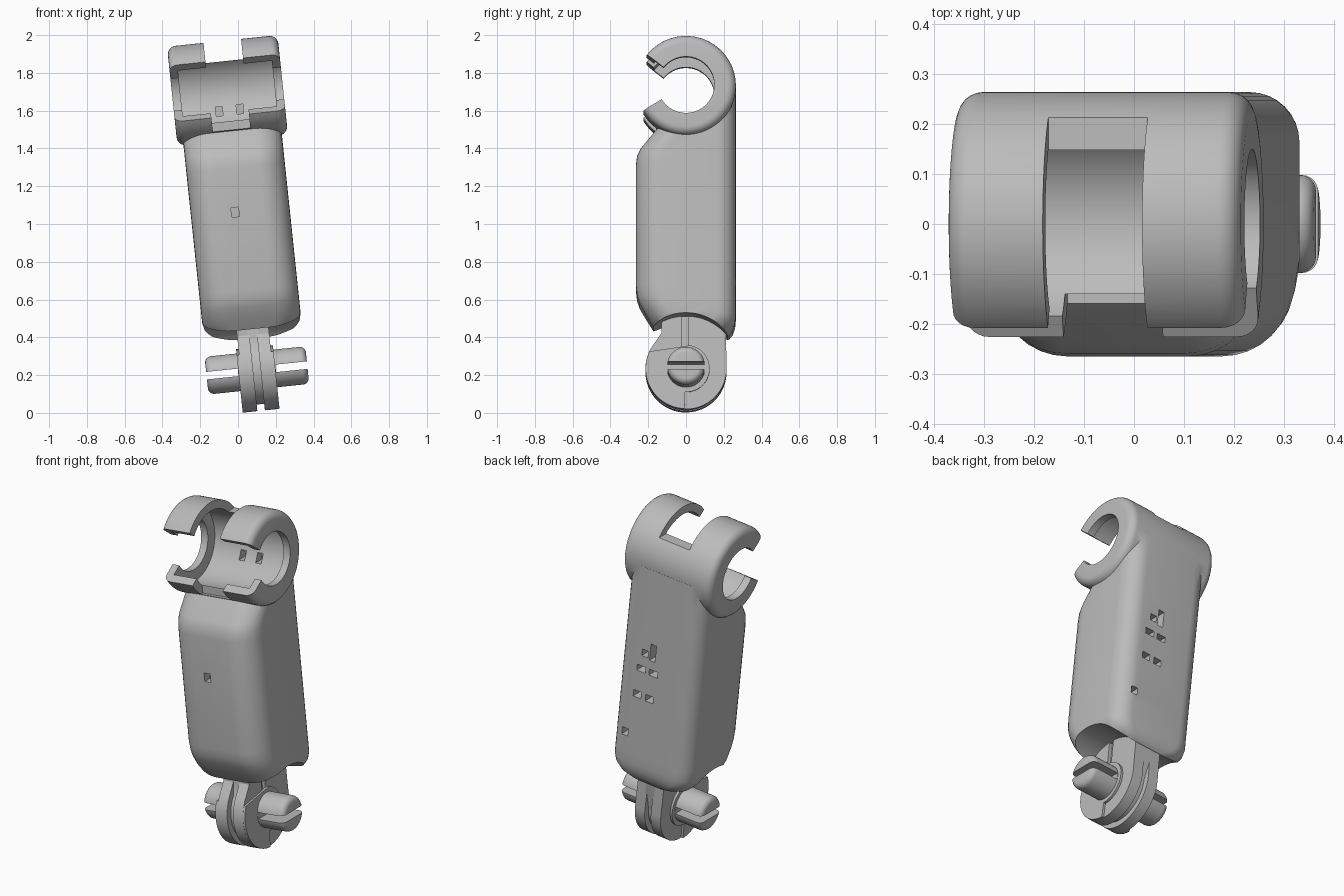
import bpy, bmesh
from math import sin, cos, pi, radians
from mathutils import Matrix

cube = bpy.data.objects.get("Cube")
if cube:
    bpy.data.objects.remove(cube)

grey = bpy.data.materials.new("matte grey")
grey.use_nodes = True
GREY = (0.5, 0.5, 0.5, 1)
grey.diffuse_color = GREY
grey.node_tree.nodes["Principled BSDF"].inputs["Base Color"].default_value = GREY

# Everything is built upright around the hinge pin, then tilted into place
PLACE = Matrix.Translation((0.1, 0, 0.225)) @ Matrix.Rotation(radians(-6), 4, 'Y')
RING_Z, RING_R = 1.49, 0.264


def loft(name, rings):
    """Skin a stack of equal-length point loops and cap both ends."""
    bm = bmesh.new()
    loops = [[bm.verts.new(p) for p in ring] for ring in rings]
    n = len(loops[0])
    for a, b in zip(loops, loops[1:]):
        for i in range(n):
            j = (i + 1) % n
            bm.faces.new((a[i], a[j], b[j], b[i]))
    bm.faces.new(loops[0][::-1])
    bm.faces.new(loops[-1])
    bmesh.ops.recalc_face_normals(bm, faces=bm.faces)
    mesh = bpy.data.meshes.new(name)
    bm.to_mesh(mesh)
    bm.free()
    mesh.materials.append(grey)
    obj = bpy.data.objects.new(name, mesh)
    bpy.context.collection.objects.link(obj)
    return obj


def lathe(name, profile, z=0, n=72):
    """Solid of revolution about the x axis from (x, radius) points."""
    return loft(name, [[(x, r * cos(2 * pi * i / n), z + r * sin(2 * pi * i / n))
                        for i in range(n)] for x, r in profile])


def prism(name, points, x0, x1):
    """Extrude a (y, z) outline along x."""
    return loft(name, [[(x, y, z) for y, z in points] for x in (x0, x1)])


def box(name, x0, x1, y0, y1, z0, z1):
    return prism(name, [(y0, z0), (y1, z0), (y1, z1), (y0, z1)], x0, x1)


def combine(obj, other, operation='DIFFERENCE'):
    mod = obj.modifiers.new("boolean", 'BOOLEAN')
    mod.operation, mod.object, mod.solver = operation, other, 'EXACT'
    bpy.context.view_layer.objects.active = obj
    bpy.ops.object.modifier_apply(modifier=mod.name)
    bpy.data.objects.remove(other)


def arc(r, a0, a1, n=40):
    return [(r * cos(radians(a0 + (a1 - a0) * i / n)),
             r * sin(radians(a0 + (a1 - a0) * i / n))) for i in range(n + 1)]


def rounded_ends(half, r, fillet, n=6):
    """Cylinder profile with rounded rims at both ends."""
    right = [(half - fillet + fillet * sin(pi / 2 * i / n),
              r - fillet + fillet * cos(pi / 2 * i / n)) for i in range(n + 1)]
    return [(-x, q) for x, q in reversed(right)] + right


def body_section(z, w, front, back, n=8):
    """Rounded rectangle with softer front corners."""
    rf, rb = min(0.14, w * 0.9), min(0.1, w * 0.8)
    pts = []
    for cx, cy, r, a in ((w - rb, back - rb, rb, 0), (rb - w, back - rb, rb, 90),
                         (rf - w, front + rf, rf, 180), (w - rf, front + rf, rf, 270)):
        pts += [(cx + x, cy + y, z) for x, y in arc(r, a, a + 90, n)]
    return pts


# Handle body: height, half width, front y, back y
W = 0.262
body = loft("handle_body", [body_section(*s) for s in (
    (0.155, 0.12, -0.13, 0.2), (0.175, 0.18, -0.145, 0.23), (0.2, 0.225, -0.16, 0.248),
    (0.24, 0.253, -0.185, 0.26), (0.28, W, -0.21, 0.264), (0.34, W, -0.245, 0.264),
    (0.38, W, -0.259, 0.264), (0.43, W, -0.265, 0.264), (1.08, W, -0.265, 0.264),
    (1.13, W, -0.259, 0.264), (1.17, W, -0.238, 0.264), (1.29, W, -0.14, 0.264),
    (1.33, W, -0.1, 0.264), (1.47, W, -0.02, 0.264))])

# Clip barrel on top, hollowed, with holes in its end walls
combine(body, lathe("barrel", rounded_ends(0.294, RING_R, 0.045), RING_Z), 'UNION')
combine(body, lathe("cavity", [(-0.25, 0.215), (0.25, 0.215)], RING_Z))
combine(body, lathe("end_holes", [(-0.4, 0.15), (0.4, 0.15)], RING_Z))

# Front mouth of the clip
mouth = [(0, RING_Z)] + [(y, RING_Z + z) for y, z in arc(0.5, 142, 211, 6)]
combine(body, prism("mouth", mouth, -0.4, 0.4))

# Gap that parts the two clips
combine(body, box("gap_top", -0.1, 0.1, -0.4, 0.4, RING_Z + 0.156, RING_Z + 0.4))
combine(body, box("gap_front", -0.1, 0.1, -0.4, -0.14, RING_Z - 0.21, RING_Z + 0.2))

# Clearance arch around the hinge
combine(body, lathe("arch", [(-0.5, 0.28), (0.5, 0.28)]))

# Small pits: x, z, half width, half height on the back face
for x, z, hw, hh in ((0.165, 0.45, 0.02, 0.022), (0.11, 0.7, 0.025, 0.02),
                     (0.03, 0.7, 0.025, 0.02), (0.1, 0.86, 0.028, 0.018),
                     (0.02, 0.86, 0.028, 0.018), (0.085, 0.96, 0.02, 0.02),
                     (0.035, 0.98, 0.018, 0.05)):
    combine(body, box("back_pit", x - hw, x + hw, 0.2, 0.3, z - hh, z + hh))
combine(body, box("front_pit", -0.047, -0.007, -0.3, -0.215, 0.82, 0.87))
for x in (-0.055, 0.055):
    combine(body, box("inner_pit", x - 0.018, x + 0.018, 0.1, 0.235,
                      RING_Z - 0.13, RING_Z - 0.08))

parts = [body]


# Hinge tongue: two cheeks with a recessed core between them
def tongue(r):
    return [(0.213, 0.34), (0.213, 0.1)] + arc(r, 0, -218) + [(-0.13, 0.19), (-0.13, 0.34)]


parts.append(prism("hinge_core", tongue(0.18), -0.03, 0.03))
for side, s in (("left", 1), ("right", -1)):
    cheek = prism(side + "_hinge_cheek", tongue(0.215), s * 0.02, s * 0.085)
    combine(cheek, box("slit", s * 0.065, s * 0.12, -0.02, 0.012, 0.09, 0.4))
    step = arc(0.214, 155, 268) + arc(0.125, 268, 440)
    parts += [cheek, prism(side + "_hinge_step", step, s * 0.08, s * 0.098)]

# Hinge pin with slotted ends
pin = lathe("hinge_pin", rounded_ends(0.268, 0.1, 0.032), n=48)
for s in (1, -1):
    combine(pin, box("pin_slot", s * 0.1, s * 0.4, -0.2, 0.2, -0.02, 0.02))
parts.append(pin)

# Tilt into place and shade
bpy.ops.object.select_all(action='DESELECT')
for obj in parts:
    obj.data.transform(PLACE)
    obj.select_set(True)
bpy.context.view_layer.objects.active = body
bpy.ops.object.shade_smooth_by_angle(angle=radians(32))
